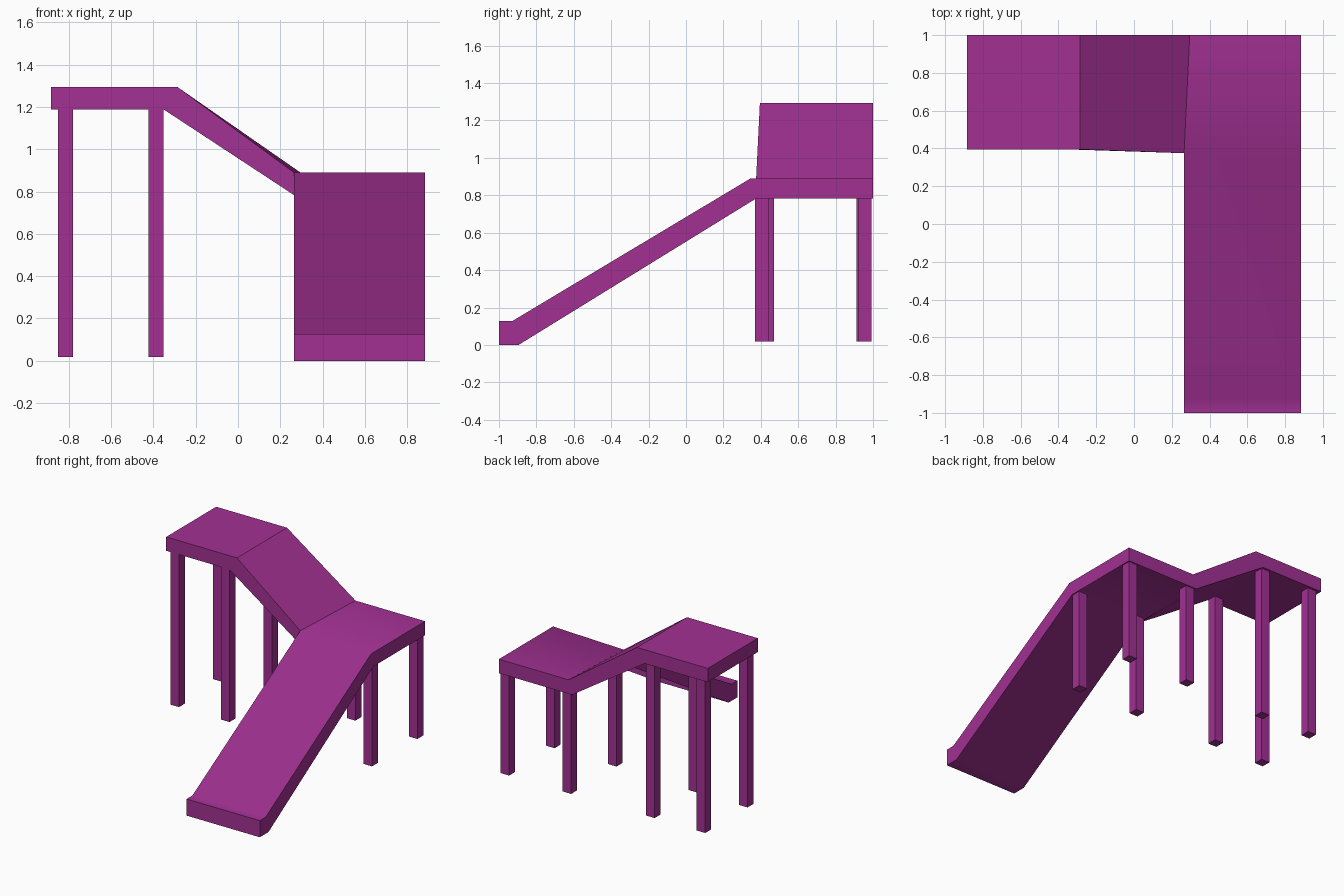
import bpy
import bmesh
from math import radians

cube = bpy.data.objects.get("Cube")
if cube:
    bpy.data.objects.remove(cube, do_unlink=True)

purple = bpy.data.materials.new("purple_plastic")
purple.use_nodes = True
colour = (0.36, 0.03, 0.29, 1.0)
purple.diffuse_color = colour
purple.node_tree.nodes["Principled BSDF"].inputs["Base Color"].default_value = colour


def add_object(name, bm):
    bmesh.ops.recalc_face_normals(bm, faces=bm.faces)
    mesh = bpy.data.meshes.new(name)
    bm.to_mesh(mesh)
    bm.free()
    mesh.materials.append(purple)
    obj = bpy.data.objects.new(name, mesh)
    bpy.context.collection.objects.link(obj)
    return obj


# Bends of the walkway: top height, bottom height
HIGH, MID, LOW = (1.293, 1.187), (0.89, 0.783), (0.127, 0.0)

# Each row is a cross edge: inner top, outer top, inner bottom, outer bottom (x, y)
stations = [
    (HIGH, (-0.885, 0.395), (-0.885, 1), (-0.885, 0.395), (-0.885, 1)),
    (HIGH, (-0.285, 0.395), (-0.285, 1), (-0.35, 0.395), (-0.35, 1)),
    (MID, (0.265, 0.375), (0.295, 1), (0.265, 0.375), (0.265, 1)),
    (MID, None, (0.885, 1), None, (0.885, 1)),
    (MID, None, (0.885, 0.345), None, (0.885, 0.375)),
    (LOW, (0.265, -0.93), (0.885, -0.93), (0.265, -0.895), (0.885, -0.895)),
    (LOW, (0.265, -1), (0.885, -1), (0.265, -1), (0.885, -1)),
]

# Walkway: upper platform, ramp, corner landing and slide as one bent slab
bm = bmesh.new()
inner, outer = [], []
for (top, bottom), in_top, out_top, in_bot, out_bot in stations:
    outer.append((bm.verts.new((*out_top, top)), bm.verts.new((*out_bot, bottom))))
    if in_top:
        inner.append((bm.verts.new((*in_top, top)), bm.verts.new((*in_bot, bottom))))

corner = inner[2]
panels = [
    (inner[0], inner[1], outer[1], outer[0]),
    (inner[1], corner, outer[2], outer[1]),
    (corner, outer[4], outer[3], outer[2]),
    (corner, inner[3], outer[5], outer[4]),
    (inner[3], inner[4], outer[6], outer[5]),
]
for panel in panels:
    for level in (0, 1):
        bm.faces.new([pair[level] for pair in panel])

# Rim closing the slab all the way round
rim = inner + outer[::-1]
for a, b in zip(rim, rim[1:] + rim[:1]):
    bm.faces.new((a[0], b[0], b[1], a[1]))
walkway = add_object("walkway_and_slide", bm)

bpy.ops.object.select_all(action="DESELECT")
walkway.select_set(True)
bpy.context.view_layer.objects.active = walkway
bpy.ops.object.shade_smooth_by_angle(angle=radians(33))


# Square posts under each platform
def add_post(name, x, y, top):
    foot, width = 0.017, 0.072
    bm = bmesh.new()
    bmesh.ops.create_cube(bm, size=1)
    bmesh.ops.scale(bm, vec=(width, width, top - foot), verts=bm.verts)
    bmesh.ops.translate(bm, vec=(x, y, (top + foot) / 2), verts=bm.verts)
    add_object(name, bm)


groups = [
    ("upper", (-0.815, -0.387), (0.435, 0.947), HIGH[1]),
    ("landing", (0.315, 0.84), (0.406, 0.955), MID[1]),
]
for group, xs, ys, top in groups:
    for x, side in zip(xs, ("right", "left")):
        for y, end in zip(ys, ("front", "back")):
            add_post(f"{group}_post_{end}_{side}", x, y, top + 0.003)
